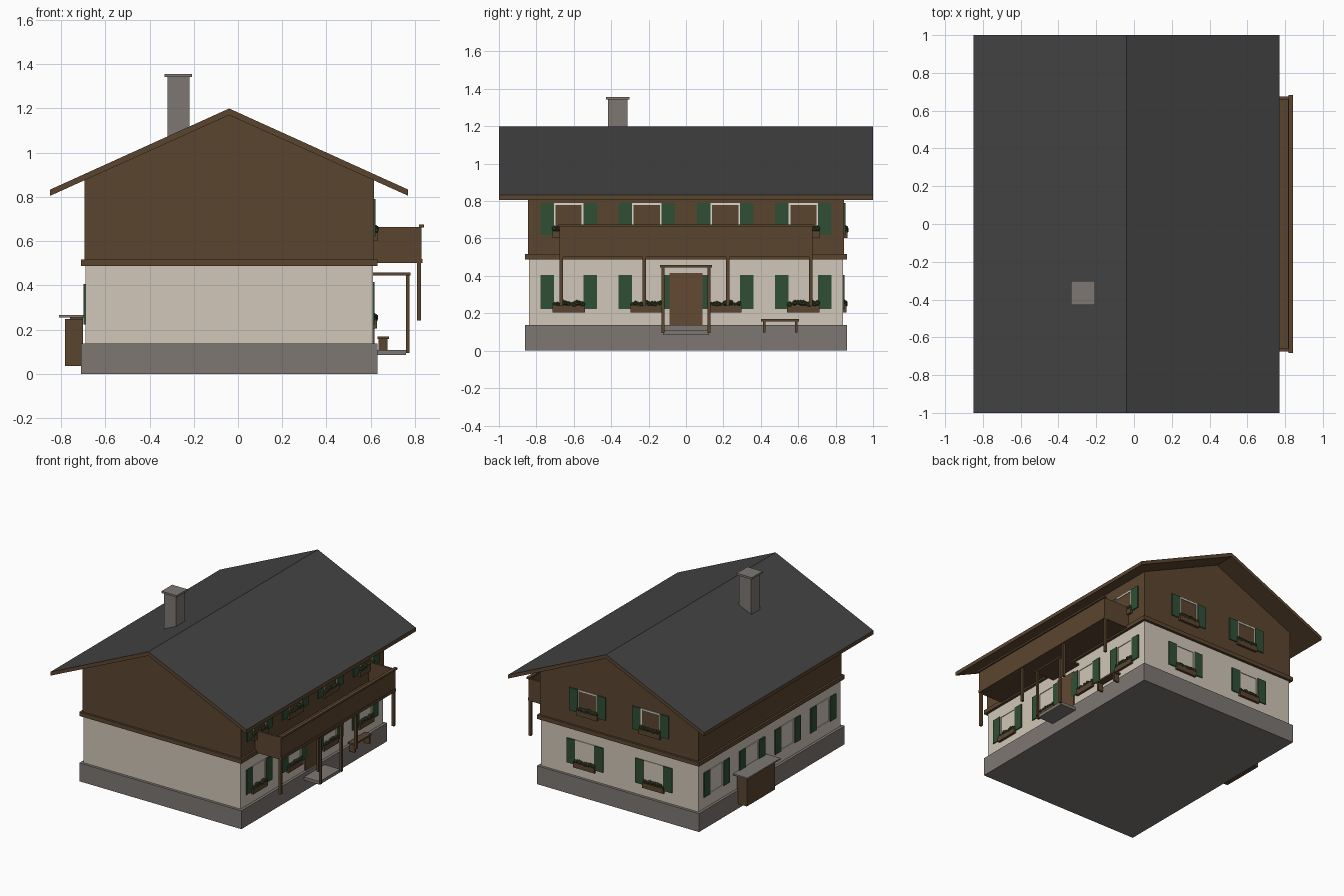
import bpy, bmesh, random
from mathutils import Matrix, Vector

if "Cube" in bpy.data.objects:
    bpy.data.objects.remove(bpy.data.objects["Cube"])
random.seed(4)


def material(name, r, g, b):
    m = bpy.data.materials.new(name)
    m.diffuse_color = (r, g, b, 1)
    m.use_nodes = True
    m.node_tree.nodes["Principled BSDF"].inputs["Base Color"].default_value = m.diffuse_color
    return m


WOOD = material("brown wood", .105, .060, .028)
DOOR = material("door wood", .125, .066, .032)
ROOF = material("dark slate", .056, .056, .056)
STONE = material("grey stone", .205, .185, .170)
PLASTER = material("cream plaster", .64, .57, .48)
FRAME = material("white frame", .72, .68, .60)
GREEN = material("shutter green", .030, .078, .035)
LEAF = material("plant green", .040, .055, .022)


def finish(name, bm, *mats):
    bmesh.ops.recalc_face_normals(bm, faces=bm.faces[:])
    me = bpy.data.meshes.new(name)
    bm.to_mesh(me)
    bm.free()
    for m in mats:
        me.materials.append(m)
    ob = bpy.data.objects.new(name, me)
    bpy.context.collection.objects.link(ob)
    return ob


def boxes(name, mat, *spans):
    """One object from boxes given as (x0, x1, y0, y1, z0, z1)."""
    bm = bmesh.new()
    for x0, x1, y0, y1, z0, z1 in spans:
        size = Matrix.Diagonal((x1 - x0, y1 - y0, z1 - z0, 1))
        mid = Matrix.Translation(((x0 + x1) / 2, (y0 + y1) / 2, (z0 + z1) / 2))
        bmesh.ops.create_cube(bm, size=1, matrix=mid @ size)
    return finish(name, bm, mat)


def prism(name, profile, y0, y1, *mats):
    """Extrude an x-z profile along y."""
    bm = bmesh.new()
    f = bm.faces.new([bm.verts.new((x, y0, z)) for x, z in profile])
    out = bmesh.ops.extrude_face_region(bm, geom=[f])
    verts = [v for v in out["geom"] if isinstance(v, bmesh.types.BMVert)]
    bmesh.ops.translate(bm, verts=verts, vec=(0, y1 - y0, 0))
    return finish(name, bm, *mats)


# House body
boxes("stone_base", STONE, (-.71, .63, -.86, .86, 0, .137))
boxes("ground_floor_wall", PLASTER, (-.69, .61, -.84, .84, .13, .495))
boxes("floor_beam_band", WOOD, (-.71, .63, -.86, .86, .488, .518))
prism("upper_wall", [(-.695, .51), (.615, .51), (.615, .88), (-.04, 1.175), (-.695, .88)],
      -.845, .845, WOOD)

# Roof: wooden slab with slate on the upward faces
roof = prism("roof", [(-.85, .805), (-.04, 1.17), (.77, .805), (.77, .833), (-.04, 1.2), (-.85, .833)],
             -1, 1, WOOD, ROOF)
for p in roof.data.polygons:
    p.material_index = int(p.normal.z > .5)

# Chimney
boxes("chimney", STONE, (-.32, -.22, -.417, -.313, .98, 1.345),
      (-.333, -.207, -.428, -.302, 1.342, 1.356))

# Balcony
boxes("balcony_floor", WOOD, (.60, .835, -.675, .675, .5, .52))
boxes("balcony_parapet", WOOD, (.815, .83, -.675, .675, .51, .665),
      (.61, .82, -.675, -.66, .51, .665), (.61, .82, .66, .675, .51, .665))
boxes("balcony_handrail", WOOD, (.818, .842, -.682, .682, .662, .675))
boxes("balcony_posts", WOOD, *[(.81, .828, y - .009, y + .009, .24, .505)
                               for y in (-.667, -.223, .223, .667)])

# Door and porch
boxes("front_door", DOOR, (.60, .618, -.087, .087, .135, .415))
boxes("porch_canopy", WOOD, (.605, .78, -.138, .138, .445, .457))
boxes("porch_posts", WOOD, *[(.76, .776, y - .008, y + .008, .095, .447) for y in (-.122, .122)])
boxes("porch_step", STONE, (.61, .76, -.122, .122, .085, .108))

# Bench
boxes("bench", WOOD, (.63, .682, .40, .605, .157, .169),
      (.635, .677, .412, .424, .097, .158), (.635, .677, .583, .595, .097, .158))

# Side shed
boxes("shed_box", WOOD, (-.783, -.70, .07, .40, .035, .247))
boxes("shed_roof", STONE, (-.81, -.685, .04, .43, .255, .266),)
boxes("shed_roof_support", WOOD, (-.76, -.70, .09, .38, .245, .257))


def window(tag, side, wall, u, z0, z1, upper, planter):
    """Window on a wall: side is '+x', '-x' or '+y', wall its outer coordinate."""
    s = -1 if side[0] == "-" else 1

    def span(u0, u1, n0, n1, a, b):
        n0, n1 = sorted((s * (wall + n0), s * (wall + n1)))
        return (n0, n1, u + u0, u + u1, a, b) if side[1] == "x" else (u + u0, u + u1, n0, n1, a, b)

    fm = FRAME if upper else PLASTER
    # thin frame, open in the middle
    boxes(tag + "_frame", fm, span(-.08, -.07, -.01, .005, z0, z1), span(.07, .08, -.01, .005, z0, z1),
          span(-.08, .08, -.01, .005, z1 - .01, z1), span(-.08, .08, -.01, .005, z0, z0 + .01))
    # pair of shutters
    boxes(tag + "_shutters", GREEN, *[span(c - .036, c + .036, -.01, .008, z0, z1) for c in (-.115, .115)])
    if not planter:
        return
    # flower box with leafy clumps
    zb = z0 - .018
    boxes(tag + "_flower_box", WOOD, span(-.087, .087, -.01, .018, zb, zb + .038))
    bm = bmesh.new()
    for i in range(11):
        x0, x1, y0, y1, _, _ = span(0, 0, .008, .008, 0, 0)
        c = Vector((x0, y0, zb + random.uniform(.04, .054)))
        c["xy".index("y" if side[1] == "x" else "x")] += -.074 + i * .0148
        r = random.uniform(.012, .018)
        bmesh.ops.create_icosphere(bm, subdivisions=1, radius=r, matrix=Matrix.Translation(c))
    finish(tag + "_plants", bm, LEAF)


# Long sides: four windows per floor on the balcony side, ground floor only opposite
for i, y in enumerate((-.628, -.21, .21, .628)):
    window(f"right_ground_window_{i}", "+x", .61, y, .222, .405, False, True)
    window(f"right_upper_window_{i}", "+x", .615, y, .62, .79, True, True)
    window(f"left_ground_window_{i}", "-x", .69, y, .222, .405, False, False)

# Back gable: two windows per floor
for i, s in enumerate((-1, 1)):
    window(f"back_ground_window_{i}", "+y", .84, -.04 + s * .285, .222, .405, False, True)
    window(f"back_upper_window_{i}", "+y", .845, -.04 + s * .26, .62, .79, True, True)
